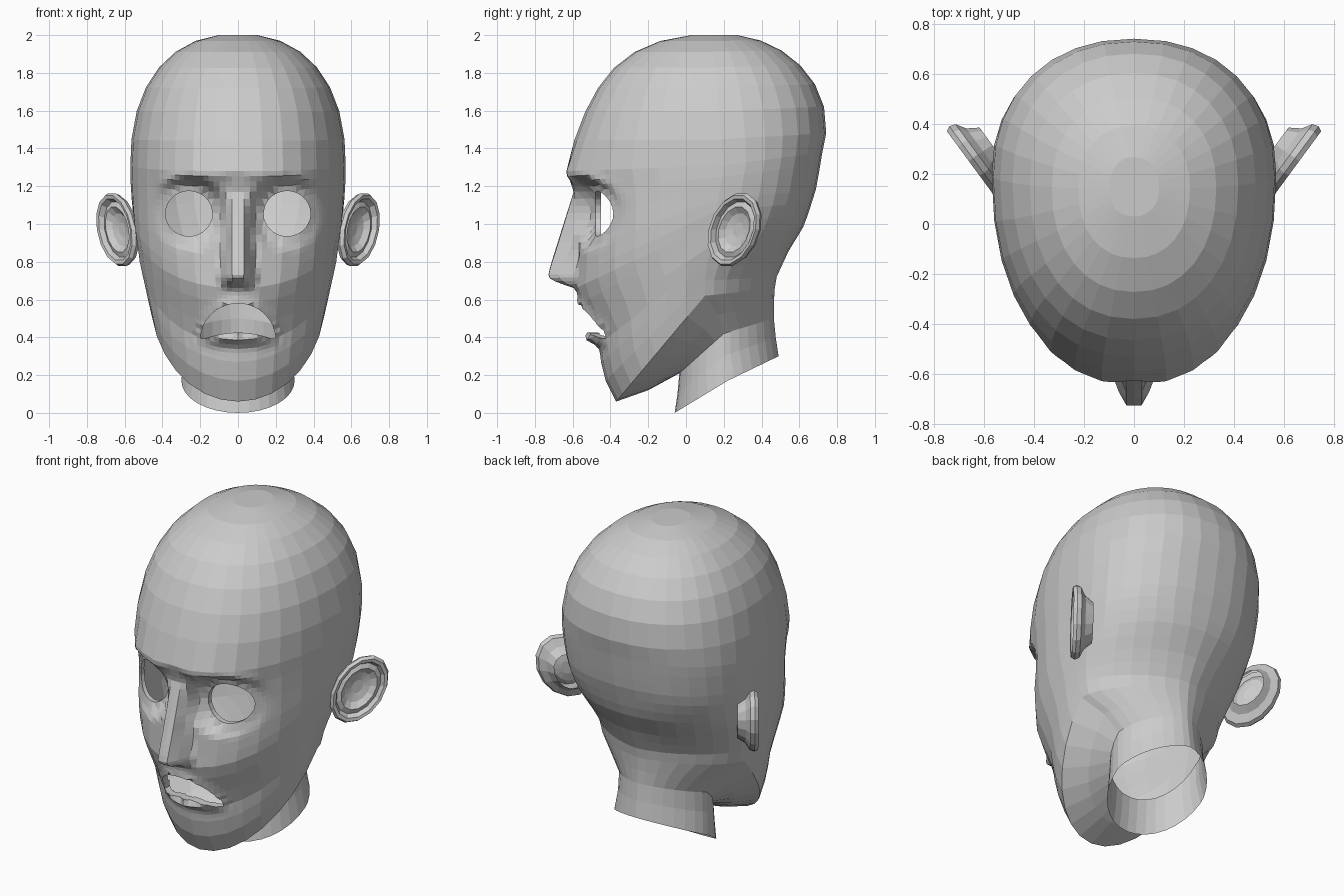
import bpy, bmesh, math
from mathutils import Vector

if "Cube" in bpy.data.objects:
    bpy.data.objects.remove(bpy.data.objects["Cube"])


def finish(bm, name):
    """Turn half a part into an object mirrored over x = 0."""
    bmesh.ops.recalc_face_normals(bm, faces=bm.faces[:])
    me = bpy.data.meshes.new(name)
    bm.to_mesh(me)
    bm.free()
    ob = bpy.data.objects.new(name, me)
    bpy.context.collection.objects.link(ob)
    mod = ob.modifiers.new("mirror", 'MIRROR')
    mod.merge_threshold = 0.0005


def bridge(bm, a, b, closed=False):
    n = len(a)
    for i in range(n if closed else n - 1):
        k = (i + 1) % n
        bm.faces.new((a[i], a[k], b[k], b[i]))


def interp(pts, v):
    if v <= pts[0][0]:
        return pts[0][1]
    for (a, p), (b, q) in zip(pts, pts[1:]):
        if v <= b:
            return p + (q - p) * (v - a) / (b - a)
    return pts[-1][1]


def smooth(t):
    t = max(0.0, min(1.0, t))
    return t * t * (3 - 2 * t)


def inside(p, poly):
    hit = False
    for a, b in zip(poly, poly[1:] + poly[:1]):
        if (a.y > p.y) != (b.y > p.y) and p.x < a.x + (b.x - a.x) * (p.y - a.y) / (b.y - a.y):
            hit = not hit
    return hit


def nearest(p, poly):
    best = None
    for a, b in zip(poly, poly[1:] + poly[:1]):
        d = b - a
        q = a + d * max(0, min(1, (p - a).dot(d) / d.length_squared))
        if best is None or (q - p).length < (best - p).length:
            best = q
    return best


# Rings are: front y, z | side x, y, z | back y, z.  Neck and jaw underside first
rings = [
    (-.06, .00, .30, .22, .17, .49, .30),
    (-.045, .10, .285, .20, .30, .475, .40),
    (-.035, .21, .28, .20, .42, .465, .50),
    (-.20, .12, .36, .17, .52, .465, .58),
    (-.37, .06, .465, .10, .62, .47, .66),
]
# Face: front profile from chin to brow, with even steps at the side and back
FRONT = [(-.425, .17), (-.45, .27), (-.46, .36), (-.505, .46), (-.56, .58), (-.585, .66),
         (-.58, .73), (-.575, .86), (-.58, 1.02), (-.595, 1.17), (-.63, 1.28)]
SIDE_X = [(.70, .485), (.88, .53), (1.09, .56), (1.24, .57)]
BACK_Y = [(.72, .48), (.85, .54), (1.0, .63), (1.19, .69), (1.38, .722)]
for i, (yf, zf) in enumerate(FRONT):
    t = i / (len(FRONT) - 1)
    zs, zb = .70 + .61 * t, .72 + .66 * t
    rings.append((yf, zf, interp(SIDE_X, zs), .1 + .1 * t, zs, interp(BACK_Y, zb), zb))
# Cranium: rounded dome
for i in range(7):
    phi = math.radians(9 + 12.2 * i)
    u, k = math.sin(phi) ** (2 / 2.3), math.cos(phi) ** (2 / 2.3)
    z, lean = 1.3 + .706 * u, math.sin(math.pi * u)
    rings.append((.17 - .80 * k + .05 * lean, z, .57 * k, .2 - .06 * u, z + .01 * (1 - u),
                  .17 + .555 * k + .04 * lean, z + .05 * (1 - u)))
N = 16


def ring_point(r, j):
    yf, zf, xs, ys, zs, yb, zb = r
    t = math.pi * j / N
    front = j <= N // 2
    n = interp([(.5, 2.0), (.8, 2.2)], zf) if front else interp([(.75, 1.6), (1.1, 2.2)], zb)
    k = abs(math.cos(t)) ** (2 / n) if j != N // 2 else 0
    s = math.sin(t) ** (2 / n) if 0 < j < N else 0
    ye, ze = (yf, zf) if front else (yb, zb)
    return Vector((xs * s, ys + (ye - ys) * k, zs + (ze - zs) * k))


bm = bmesh.new()
rows = [[bm.verts.new(ring_point(r, j)) for j in range(N + 1)] for r in rings]
for a, b in zip(rows, rows[1:]):
    bridge(bm, a, b)
bm.faces.new(rows[-1])

# Finer grid over the face
face_v = {v for v in bm.verts if v.co.y < -.2 and .25 < v.co.z < 1.35}
bmesh.ops.subdivide_edges(
    bm, edges=[e for e in bm.edges if all(v in face_v for v in e.verts)],
    cuts=3, use_grid_fill=True)

# Eye and mouth openings, drawn in x, z
EX, EZ, ERX, ERZ = .26, 1.055, .125, .12
eye = [Vector((EX + ERX * math.cos(a * math.pi / 14), EZ + ERZ * math.sin(a * math.pi / 14)))
       for a in range(28)]
mouth = [Vector((.2 * math.cos(a * math.pi / 16), .385 + .195 * math.sin(a * math.pi / 16)))
         for a in range(17)]
mouth += [Vector((x / 50, .385 + .04 * (1 - (x / 10) ** 2))) for x in range(-9, 10)]

rims = []
for poly in (eye, mouth):
    cut = set()
    for f in bm.faces:
        c = f.calc_center_median()
        if c.y < -.2 and inside(Vector((c.x, c.z)), poly):
            cut.add(f)
    rim = {v for f in cut for v in f.verts if any(g not in cut for g in v.link_faces)}
    bmesh.ops.delete(bm, geom=list(cut), context='FACES')
    for v in rim:
        q = nearest(Vector((v.co.x, v.co.z)), poly)
        v.co.x = 0 if v.co.x < 1e-4 else q.x
        v.co.z = q.y
    rims.append(rim)

# Sculpt brow, eye sockets, nose and lips
RIDGE = [(.66, -.59), (.69, -.68), (.71, -.72), (.735, -.73), (.82, -.705), (1.17, -.595)]
WIDTH = [(.66, .10), (.72, .115), (.9, .085)]
for v in bm.verts:
    x, y, z = v.co
    if y > -.2 or z < .28:
        continue
    if x < .45:
        brow_z = 1.26 - .9 * max(0, x - .2) ** 2
        y -= .02 * math.exp(-((z - brow_z) / .035) ** 2) * smooth((.45 - x) / .1) * smooth(x / .1)
    r = math.hypot((x - EX) / ERX, (z - EZ) / ERZ)
    y += smooth((1.75 - r) / .65) * (-.48 + 2.8 * max(0, x - .2) ** 2 - y)
    if .655 < z < 1.18:
        w = smooth(1 - (x - .025) / (interp(WIDTH, z) - .025))
        y += w * min(0, interp(RIDGE, z) - y)
    if x < .22 and z < .45:
        y -= .06 * max(0, 1 - (x / .21) ** 2) * math.exp(-((z - .395) / .035) ** 2)
    elif z < .66:
        d = (nearest(Vector((x, z)), mouth) - Vector((x, z))).length
        y -= .015 * math.exp(-(d / .03) ** 2)
    v.co.y = y

# Turn the lids and lips inward
for rim, depth in zip(rims, (.03, .05)):
    edges = [e for e in bm.edges if e.is_boundary and all(v in rim for v in e.verts)]
    res = bmesh.ops.extrude_edge_only(bm, edges=edges)
    for g in res["geom"]:
        if isinstance(g, bmesh.types.BMVert):
            g.co.y += depth
finish(bm, "head")

# Ears: a slanted oval stepped from root over the rim into the bowl (scale, offset)
STEPS = [(.55, -.10), (.72, -.055), (.95, -.03), (1.0, -.005), (.94, .015), (.84, .012),
         (.76, -.015), (.62, -.005), (.45, -.03), (.2, -.04)]
root, tip = Vector((.55, .125, 0)), Vector((.745, .39, 0))
normal = Vector((.80, -.59, 0))
bm = bmesh.new()
loops = []
for scale, off in STEPS:
    loop = []
    for i in range(14):
        a = 2 * math.pi * i / 14
        s = .48 + scale * (.5 * math.cos(a) + .15 * math.sin(a))
        z = .97 + scale * .197 * math.sin(a)
        loop.append(bm.verts.new(root.lerp(tip, s) + normal * off + Vector((0, 0, z))))
    loops.append(loop)
for a, b in zip(loops, loops[1:]):
    bridge(bm, a, b, closed=True)
bm.faces.new(loops[-1])
finish(bm, "ears")
